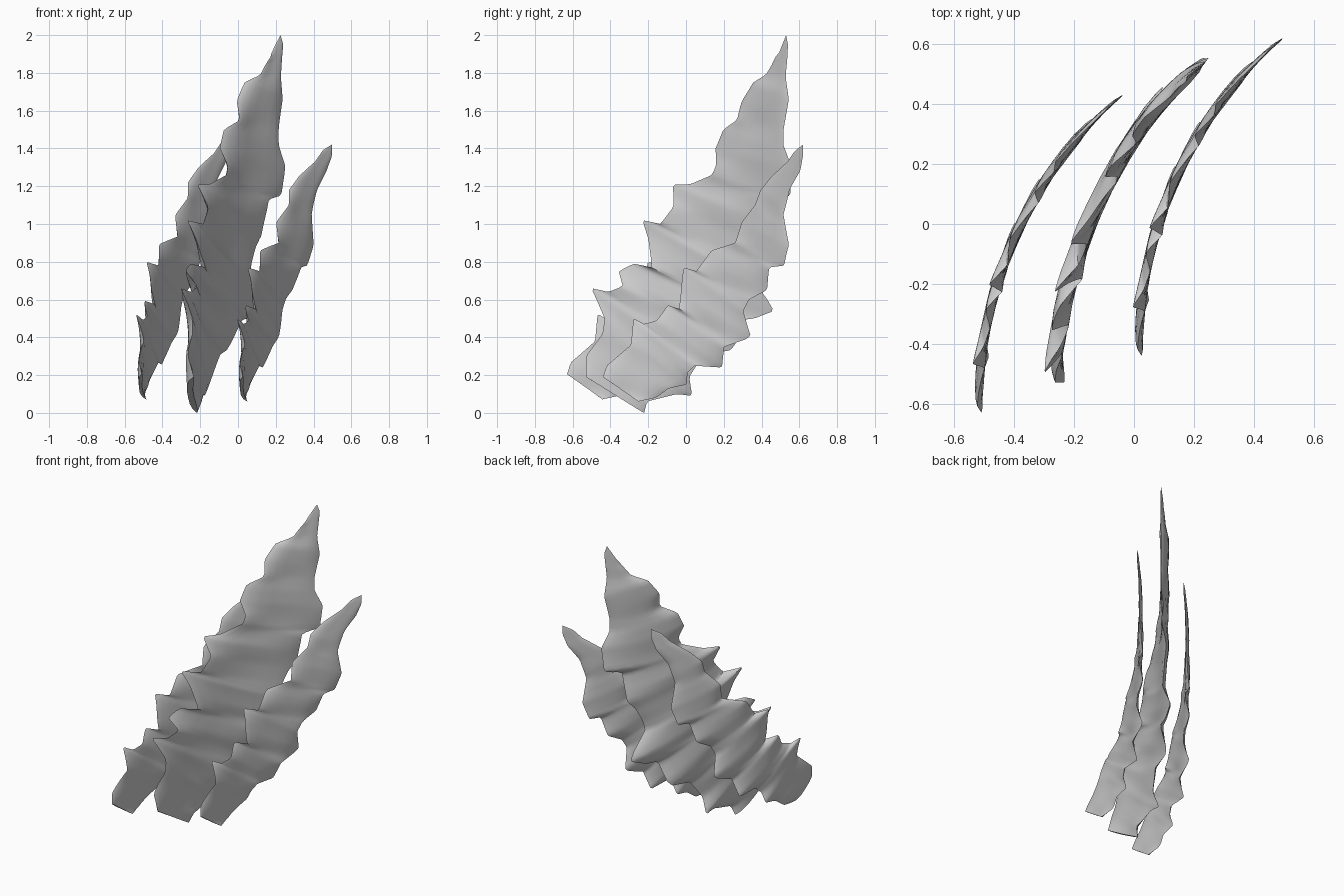
import bpy
import bmesh
import math
from mathutils import Vector
from mathutils.geometry import interpolate_bezier

cube = bpy.data.objects.get("Cube")
if cube:
    bpy.data.objects.remove(cube, do_unlink=True)

grey = bpy.data.materials.new("plain grey")
grey.use_nodes = True
tone = (0.6, 0.6, 0.6, 1)
grey.diffuse_color = tone
grey.node_tree.nodes["Principled BSDF"].inputs["Base Color"].default_value = tone

STATIONS = 110
COLUMNS = (-1, -.94, -.8, -.5, -.17, .17, .5, .8, .94, 1)


def resample(points, count):
    """Spread points evenly along a ragged edge."""
    pts = [Vector(p) for p in points]
    marks = [0]
    for a, b in zip(pts, pts[1:]):
        marks.append(marks[-1] + (b - a).length)
    result, seg = [], 0
    for i in range(count):
        d = marks[-1] * i / (count - 1)
        while seg < len(pts) - 2 and marks[seg + 1] < d:
            seg += 1
        result.append(pts[seg].lerp(pts[seg + 1], (d - marks[seg]) / (marks[seg + 1] - marks[seg])))
    return result


def protrusion(edge, other, i, reach=7):
    """How far a station sticks out beyond its neighbours."""
    near = edge[max(0, i - reach):i + reach + 1]
    mean = sum(near, Vector((0, 0))) / len(near)
    out = edge[i] - other[i]
    return (edge[i] - mean).dot(out.normalized()) if out.length > .05 else 0


def bend(path, y):
    """Point and sideways normal of the plan curve at depth y."""
    i = 0
    while i < len(path) - 2 and path[i + 1].y < y:
        i += 1
    a, b = path[i], path[i + 1]
    t = (b - a).normalized()
    return a.x + (b.x - a.x) * (y - a.y) / (b.y - a.y), Vector((t.y, -t.x, 0))


def blade(name, front, rear, plan, half, shift=(0, 0, 0), stretch=1):
    """Curved lens-section shard between a front and a rear ragged edge."""
    front, rear = resample(front, STATIONS), resample(rear, STATIONS)
    path = interpolate_bezier(*[Vector((x, y, 0)) for x, y in plan], 40)
    bm = bmesh.new()
    rings = []
    for i in range(STATIONS):
        ends = protrusion(front, rear, i), protrusion(rear, front, i)
        taper = min(1, (front[i] - rear[i]).length / .2)
        sides = {1: [], -1: []}
        for u in COLUMNS:
            p = front[i].lerp(rear[i], (u + 1) / 2)
            x, normal = bend(path, p.x)
            # spikes curl back and carry faint ridges across the face
            curl = -.6 * ends[u > 0] * abs(u) ** 3
            ridge = .12 * (ends[0] + ends[1]) * (1 - u * u)
            thick = half * taper * (1 - abs(u) ** 5)
            for s in sides:
                centre = Vector((x, p.x, p.y * stretch))
                sides[s].append(centre + normal * (s * (thick + ridge * taper) + curl))
        loop = sides[1] + sides[-1][-2:0:-1]
        rings.append([bm.verts.new(v + Vector(shift)) for v in loop])
    count = len(rings[0])
    for low, high in zip(rings, rings[1:]):
        for j in range(count):
            k = (j + 1) % count
            bm.faces.new((low[j], low[k], high[k], high[j]))
    bm.faces.new(rings[0])
    bmesh.ops.remove_doubles(bm, verts=bm.verts, dist=.0005)
    bmesh.ops.recalc_face_normals(bm, faces=bm.faces)
    mesh = bpy.data.meshes.new(name)
    bm.to_mesh(mesh)
    bm.free()
    mesh.materials.append(grey)
    obj = bpy.data.objects.new(name, mesh)
    bpy.context.collection.objects.link(obj)
    bpy.ops.object.select_all(action='DESELECT')
    obj.select_set(True)
    bpy.context.view_layer.objects.active = obj
    bpy.ops.object.shade_smooth_by_angle(angle=math.radians(50))


# Tall middle shard: edges as depth and height
tall_front = [(-.53, .19), (-.53, .3), (-.44, .42), (-.43, .5), (-.5, .66), (-.41, .64),
              (-.33, .67), (-.36, .75), (-.28, .79), (-.17, .77), (-.2, .92), (-.24, 1.02),
              (-.13, 1), (-.06, 1.09), (-.08, 1.21), (.02, 1.21), (.15, 1.26), (.17, 1.31),
              (.15, 1.4), (.19, 1.5), (.28, 1.55), (.29, 1.65), (.35, 1.75), (.43, 1.79),
              (.49, 1.9), (.53, 2)]
tall_rear = [(-.22, 0), (-.2, .06), (-.05, .1), (.02, .09), (.02, .19), (.1, .31), (.22, .33),
             (.25, .36), (.29, .49), (.36, .5), (.44, .54), (.42, .6), (.36, .72), (.37, .78),
             (.41, .88), (.45, .94), (.47, 1.13), (.54, 1.15), (.55, 1.31), (.52, 1.42),
             (.52, 1.5), (.54, 1.66), (.53, 1.78), (.54, 1.95), (.53, 2)]
tall_plan = [(-.255, -.53), (-.28, -.2), (-.06, .36), (.27, .56)]
blade("middle_shard", tall_front, tall_rear, tall_plan, .022)

# Shorter side shards share one outline
short_front = [(-.44, .19), (-.42, .25), (-.29, .36), (-.28, .5), (-.22, .47), (-.15, .49),
               (-.1, .57), (-.03, .55), (-.02, .77), (.06, .75), (.13, .86), (.27, .9),
               (.29, 1.01), (.37, 1.1), (.39, 1.18), (.45, 1.25), (.54, 1.33), (.58, 1.39),
               (.62, 1.42)]
short_rear = [(-.25, .06), (-.16, .08), (-.09, .13), (0, .15), (.01, .21), (.05, .25),
              (.18, .24), (.21, .35), (.31, .39), (.33, .41), (.31, .54), (.34, .6), (.42, .65),
              (.45, .77), (.51, .78), (.54, .89), (.52, 1.05), (.55, 1.18), (.6, 1.28),
              (.62, 1.36), (.62, 1.42)]
short_plan = [(.02, -.43), (0, -.05), (.2, .4), (.51, .63)]
for name, shift, stretch in (("left_shard", (0, 0, 0), 1),
                             ("right_shard", (-.535, -.19, .01), 1.026)):
    blade(name, short_front, short_rear, short_plan, .014, shift, stretch)
